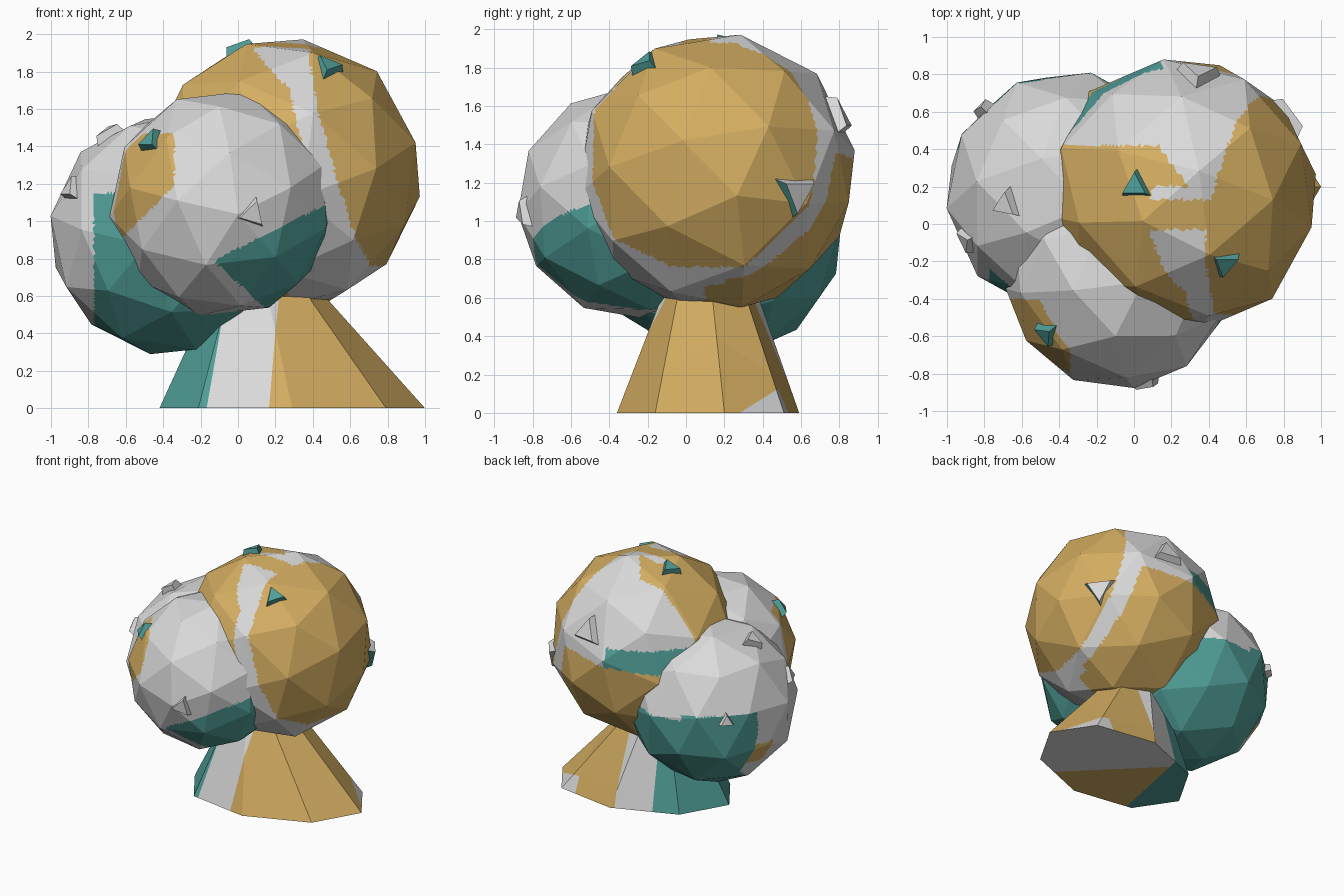
import bpy, bmesh, math, random
from mathutils import Vector, Matrix, Quaternion

if "Cube" in bpy.data.objects:
    bpy.data.objects.remove(bpy.data.objects["Cube"])

random.seed(4)


def mat(name, rgb):
    m = bpy.data.materials.new(name)
    m.diffuse_color = (*rgb, 1)
    m.use_nodes = True
    m.node_tree.nodes["Principled BSDF"].inputs["Base Color"].default_value = m.diffuse_color
    return m


MATS = [mat("gold", (0.66, 0.42, 0.12)), mat("pale_grey", (0.70, 0.70, 0.70)),
        mat("teal", (0.08, 0.34, 0.31))]
GOLD, GREY, TEAL = 0, 1, 2


def finish(name, bm, rule):
    bm.normal_update()
    for f in bm.faces:
        f.smooth = False
        f.material_index = rule(*f.calc_center_median())
    me = bpy.data.meshes.new(name)
    bm.to_mesh(me)
    bm.free()
    for m in MATS:
        me.materials.append(m)
    ob = bpy.data.objects.new(name, me)
    bpy.context.collection.objects.link(ob)
    return ob


# turn a ball so its corners best meet a few corners seen from front, right and top
VIEWS = {"front": (0, 2, 1, -1), "right": (1, 2, 0, 1), "top": (0, 1, 2, 1)}


def best_turn(corners, centre, radius, seen):
    def cost(q):
        vs = [q @ p for p in corners]
        total = 0
        for view, pts in seen.items():
            i, j, k, sign = VIEWS[view]
            flat = [(v[i], v[j]) for v in vs if v[k] * sign > -0.2 * radius]
            for a, b in pts:
                a, b = a - centre[i], b - centre[j]
                total += min(0.025, min((a - c) ** 2 + (b - d) ** 2 for c, d in flat))
        return total

    def rand_q(spread):
        axis = Vector([random.gauss(0, 1) for _ in range(3)])
        return Quaternion(axis, random.uniform(0, spread))

    tries = [Quaternion([random.gauss(0, 1) for _ in range(4)]).normalized() for _ in range(1600)]
    best = min(tries, key=cost)
    low = cost(best)
    for n in range(300):
        q = rand_q(0.25 * (1 - n / 320)) @ best
        c = cost(q)
        if c < low:
            best, low = q, c
    return best


def crown(name, centre, radius, seen, rule):
    # low-poly ball; facets are split flat so that the colour patches get clean borders
    bm = bmesh.new()
    bmesh.ops.create_icosphere(bm, subdivisions=2, radius=radius)
    q = best_turn([v.co.copy() for v in bm.verts], centre, radius, seen)
    bmesh.ops.transform(bm, matrix=Matrix.Translation(centre) @ q.to_matrix().to_4x4(),
                        verts=bm.verts)
    bmesh.ops.subdivide_edges(bm, edges=bm.edges[:], cuts=15, use_grid_fill=True)
    return finish(name, bm, rule)


# colour rules
def big_rule(x, y, z):
    s = x + 0.28 * z - 0.12 * y
    if s > 0.93 + max(0, y) * 0.1:
        return GOLD
    if y > 0.42 and z > 1.3 + 0.1 * x:
        return TEAL if x < 0.15 and z < 1.46 else GREY
    if z > 1.6 and x > 0.1 and y > 0.13 + abs(x - 0.35) * 1.3:
        return GREY
    if z < 1.2 and y < 0.1 and s > 0.45:
        return GREY
    low = 0.86 if y > 0.2 else 0.8 - max(0, z - 1.7) * 0.8
    if s > low and not (z > 1.5 and -0.03 < y < 0.13):
        return GREY
    return GOLD


def front_rule(x, y, z):
    if y < 0 and z < 0.855 + 0.5 * x and z > 0.67 - 0.92 * x and z > 0.54:
        return TEAL
    if x < -0.34 and y < -0.4 and 1.53 + x < z < 1.47:
        return GOLD
    return GREY


def left_rule(x, y, z):
    if x < -0.77 and y < 0.4:
        return GOLD if 0.6 < z < 0.78 and y > 0.24 else GREY
    top = 1.15 if y < 0.2 else 1.0 if x > -0.5 else 1.06
    return TEAL if z < top else GREY


A, RA = Vector((0.25, 0.155, 1.25)), 0.74
B, RB = Vector((-0.08, -0.27, 1.095)), 0.615
C, RC = Vector((-0.36, 0.17, 0.93)), 0.655
crown("big_crown", A, RA, {
    "front": [(.25, 1.97), (.48, 1.91), (.75, 1.76), (.91, 1.46), (.96, 1.08), (.81, .8), (.5, .55)],
    "right": [(-.01, 1.435), (.43, 1.44), (0, 1.08), (.37, .82), (.77, 1.21), (.65, 1.73),
              (-.375, .83), (-.55, 1.17), (.22, .54)],
    "top": [(.26, -.02), (.9, .44), (.72, -.44), (.62, .77), (.19, .87), (.49, .3)]}, big_rule)
crown("front_crown", B, RB, {
    "front": [(.03, 1.69), (.31, 1.46), (.42, 1.15), (-.17, .79), (-.4, 1.21), (.1, 1.21),
              (.48, .82), (.13, .52), (-.3, .53)],
    "right": [(-.6, 1.63), (-.855, 1.28), (-.81, .8), (-.51, .52)],
    "top": [(-.34, -.8), (.08, -.86), (.29, -.8), (-.09, -.6)]}, front_rule)
crown("left_crown", C, RC, {
    "front": [(-1, .97), (-.83, .53), (-.6, .36), (-.28, .28), (-.44, .49), (-.6, 1.55), (-.73, .68)],
    "right": [(.77, .92), (.7, .64), (.58, .46)],
    "top": [(-1, .05), (-.9, .47), (-.66, .68), (-.27, .81), (-.63, -.41), (-.82, -.3)]}, left_rule)

# leaning, flared trunk
bm = bmesh.new()
rings = []
for z, cx, cy, rx, ry, skew in ((0, 0.29, 0.115, 0.71, 0.475, 0.12),
                                (0.57, 0.165, 0.125, 0.325, 0.265, 0.05),
                                (0.9, 0.1, 0.13, 0.15, 0.15, 0)):
    ring = []
    for k in range(8):
        dx = rx * math.cos(k * math.pi / 4)
        ring.append(bm.verts.new((cx + dx, cy + ry * math.sin(k * math.pi / 4) + skew * dx, z)))
    rings.append(ring)
for lo, hi in zip(rings, rings[1:]):
    for k in range(8):
        j = (k + 1) % 8
        bm.faces.new((lo[k], lo[j], hi[j], hi[k]))
bm.faces.new(rings[0][::-1])
bm.faces.new(rings[-1])
for co, no in (((-0.11, 0, 0), (1, -0.2, -0.1)), ((0.2, 0, 0), (1, -0.1, -0.05)),
               ((0, 0.28, 0), (0, 1, -1.6)), ((0.65, 0, 0), (1, 0, 0)),
               ((0.35, 0, 0), (1, 1, 0))):
    bmesh.ops.bisect_plane(bm, geom=bm.verts[:] + bm.edges[:] + bm.faces[:],
                           plane_co=co, plane_no=no)


def trunk_rule(x, y, z):
    if x < -0.11 + 0.2 * y + 0.1 * z:
        return TEAL
    if z < 0.001:
        return GREY if x + y > 0.35 else GOLD
    if x < 0.2 + 0.1 * y + 0.05 * z or (y - 1.6 * z > 0.28 and x > 0.65):
        return GREY
    return GOLD


finish("trunk", bm, trunk_rule)

# small three-sided leaf chips on the crowns: ball, place, pointing direction, size, colour
UP, DOWN = (0, 0, 1), (0, 0, -1)
CHIPS = [(A, RA, (0.49, -0.22, 1.84), (0, -1, 0), 0.1, lambda x, y, z: TEAL),
         (A, RA, (0.01, 0.20, 1.92), (0, 1, 0), 0.1, lambda x, y, z: TEAL),
         (A, RA, (0.34, 0.77, 1.52), UP, 0.14, lambda x, y, z: GREY),
         (A, RA, (0.80, 0.56, 1.15), DOWN, 0.14, lambda x, y, z: TEAL if y < 0.54 else GREY),
         (B, RB, (-0.46, -0.58, 1.42), UP, 0.09, lambda x, y, z: TEAL if z < 1.44 else GREY),
         (B, RB, (0.07, -0.83, 1.04), (0.3, 0, 1), 0.1, lambda x, y, z: GREY),
         (C, RC, (-0.92, -0.10, 1.18), UP, 0.09, lambda x, y, z: GREY),
         (C, RC, (-0.69, 0.10, 1.48), (0.2, 1, 0), 0.1, lambda x, y, z: GREY),
         (C, RC, (-0.79, 0.60, 1.02), UP, 0.07, lambda x, y, z: GREY)]
for i, (c, r, p, point, size, rule) in enumerate(CHIPS):
    n = (Vector(p) - c).normalized()
    up = Vector(point)
    up = (up - up.dot(n) * n).normalized()
    turn = Matrix((up.cross(n), up, n)).transposed().to_4x4()
    bm = bmesh.new()
    bmesh.ops.create_cone(bm, cap_ends=True, segments=3, radius1=size, radius2=size * 0.75,
                          depth=0.06)
    bmesh.ops.transform(bm, matrix=Matrix.Translation(c + n * r * 0.965) @ turn, verts=bm.verts)
    finish("leaf_chip_%d" % (i + 1), bm, rule)
